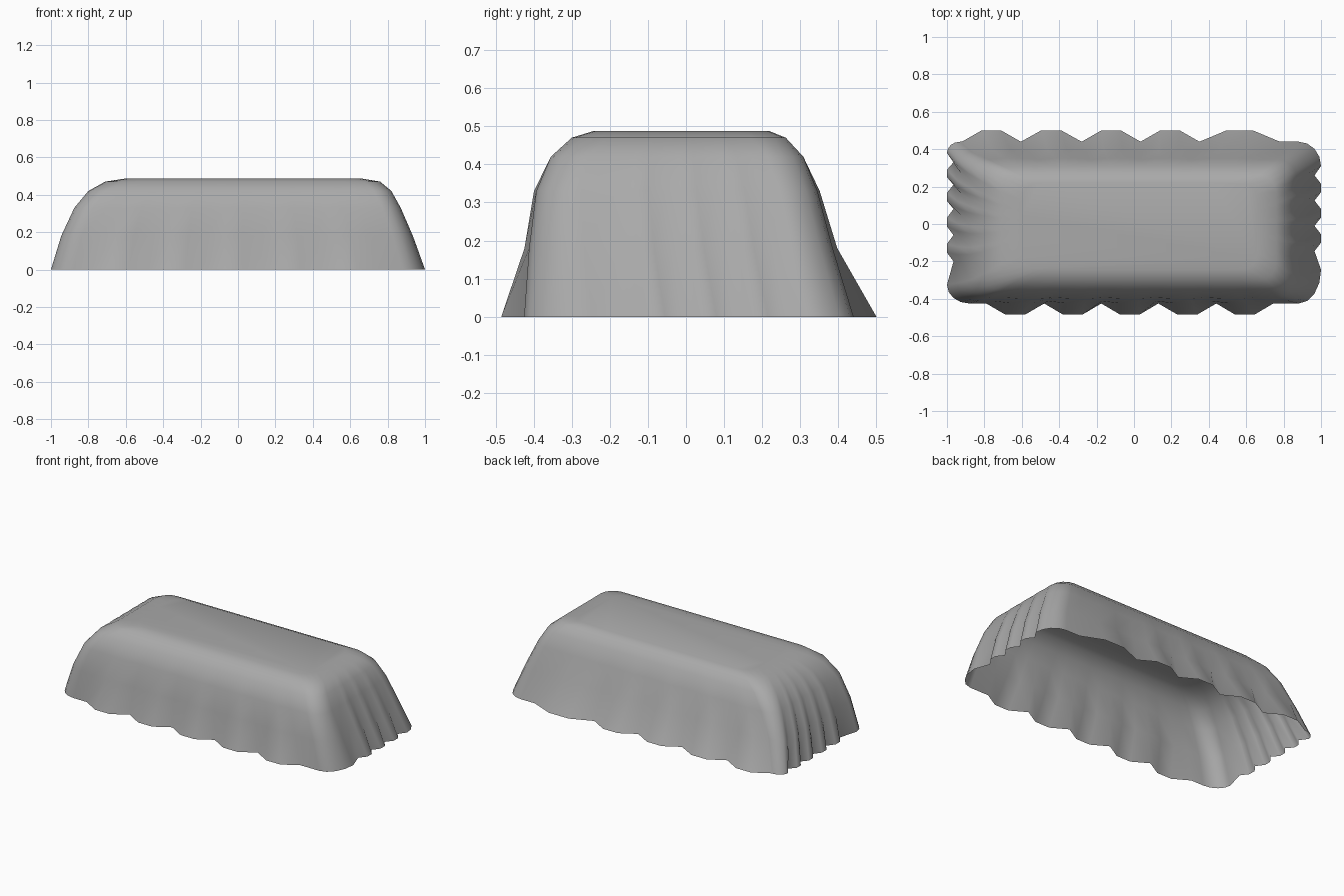
import bpy, bmesh, math

cube = bpy.data.objects.get("Cube")
if cube:
    bpy.data.objects.remove(cube, do_unlink=True)

# Levels from hem to top: z, left, right, front, back, hem share, side fold, end fold
LEVELS = [
    (0.0, -1.0, 1.0, -0.425, 0.44, 1.0, 1.0, 1.0),
    (0.18, -0.945, 0.935, -0.412, 0.385, 0.6, 0.2, 0.6),
    (0.33, -0.875, 0.87, -0.393, 0.345, 0.3, 0.1, 0.3),
    (0.42, -0.80, 0.82, -0.355, 0.308, 0.1, 0.0, 0.1),
    (0.47, -0.71, 0.76, -0.30, 0.262, 0.0, 0.0, 0.0),
    (0.487, -0.60, 0.66, -0.245, 0.22, 0.0, 0.0, 0.0),
]
# Fold valleys along each side, counter-clockwise from the front
VALLEYS = [
    [-0.79, -0.48, -0.175, 0.13, 0.44, 0.745],
    [-0.145, -0.01, 0.125, 0.26],
    [0.78, 0.35, 0.035, -0.28, -0.605, -0.92],
    [0.33, 0.21, 0.08, -0.06, -0.2],
]
# Hem corner radii (x, y): front left, front right, back right, back left
HEM_RADII = [(0.12, 0.1), (0.12, 0.18), (0.12, 0.13), (0.07, 0.06)]
TOP_RADIUS = 0.09
SIDE_DEPTH, END_DEPTH = 0.06, 0.035
ARC_STEPS = 4


def pleats(valleys):
    """Positions along a side with fold height: 0 in a valley, 1 on a crest."""
    points = []
    for a, b in zip(valleys, valleys[1:]):
        points += [(a, 0), (a + (b - a) / 3, 1), (b - (b - a) / 3, 1)]
    return points + [(valleys[-1], 0)]


def corner_centres(level):
    z, left, right, front, back, hem, _, _ = level
    result = []
    for (x, y, sx, sy), (hx, hy) in zip(
            [(left, front, 1, 1), (right, front, -1, 1),
             (right, back, -1, -1), (left, back, 1, -1)], HEM_RADII):
        rx = TOP_RADIUS + (hx - TOP_RADIUS) * hem
        ry = TOP_RADIUS + (hy - TOP_RADIUS) * hem
        result.append((x + sx * rx, y + sy * ry, rx, ry))
    return result


HEM_CORNERS = corner_centres(LEVELS[0])


def ring(level):
    """Rounded rectangle with pleated sides at one height."""
    z, left, right, front, back, _, side_fold, end_fold = level
    corners = corner_centres(level)
    edge = [front, right, back, left]
    points = []
    for side in range(4):
        axis = side % 2
        nxt = (side + 1) % 4
        outward = 1 if side in (1, 2) else -1
        hem_a, hem_b = HEM_CORNERS[side][axis], HEM_CORNERS[nxt][axis]
        a, b = corners[side][axis], corners[nxt][axis]
        for position, height in pleats(VALLEYS[side]):
            along = a + (b - a) * (position - hem_a) / (hem_b - hem_a)
            if axis == 0:
                offset = SIDE_DEPTH * height * side_fold
                points.append((along, edge[side] + outward * offset, z))
            else:
                offset = END_DEPTH * (height - 1) * end_fold
                points.append((edge[side] + outward * offset, along, z))
        cx, cy, rx, ry = corners[nxt]
        for i in range(ARC_STEPS + 1):
            angle = math.pi / 2 * (side - 1 + i / ARC_STEPS)
            points.append((cx + rx * math.cos(angle), cy + ry * math.sin(angle), z))
    return points


# Open cloth shell: lofted rings closed by a flat top
bm = bmesh.new()
rings = [[bm.verts.new(p) for p in ring(level)] for level in LEVELS]
for low, high in zip(rings, rings[1:]):
    for i in range(len(low)):
        j = (i + 1) % len(low)
        bm.faces.new((low[i], low[j], high[j], high[i]))
bm.faces.new(rings[-1])
mesh = bpy.data.meshes.new("draped_cover")
bm.to_mesh(mesh)
bm.free()
mesh.shade_smooth()

# Plain grey cloth
grey = bpy.data.materials.new("grey_cloth")
grey.use_nodes = True
colour = (0.4, 0.4, 0.4, 1.0)
grey.diffuse_color = colour
grey.node_tree.nodes["Principled BSDF"].inputs["Base Color"].default_value = colour
mesh.materials.append(grey)

cover = bpy.data.objects.new("draped_cover", mesh)
bpy.context.collection.objects.link(cover)
